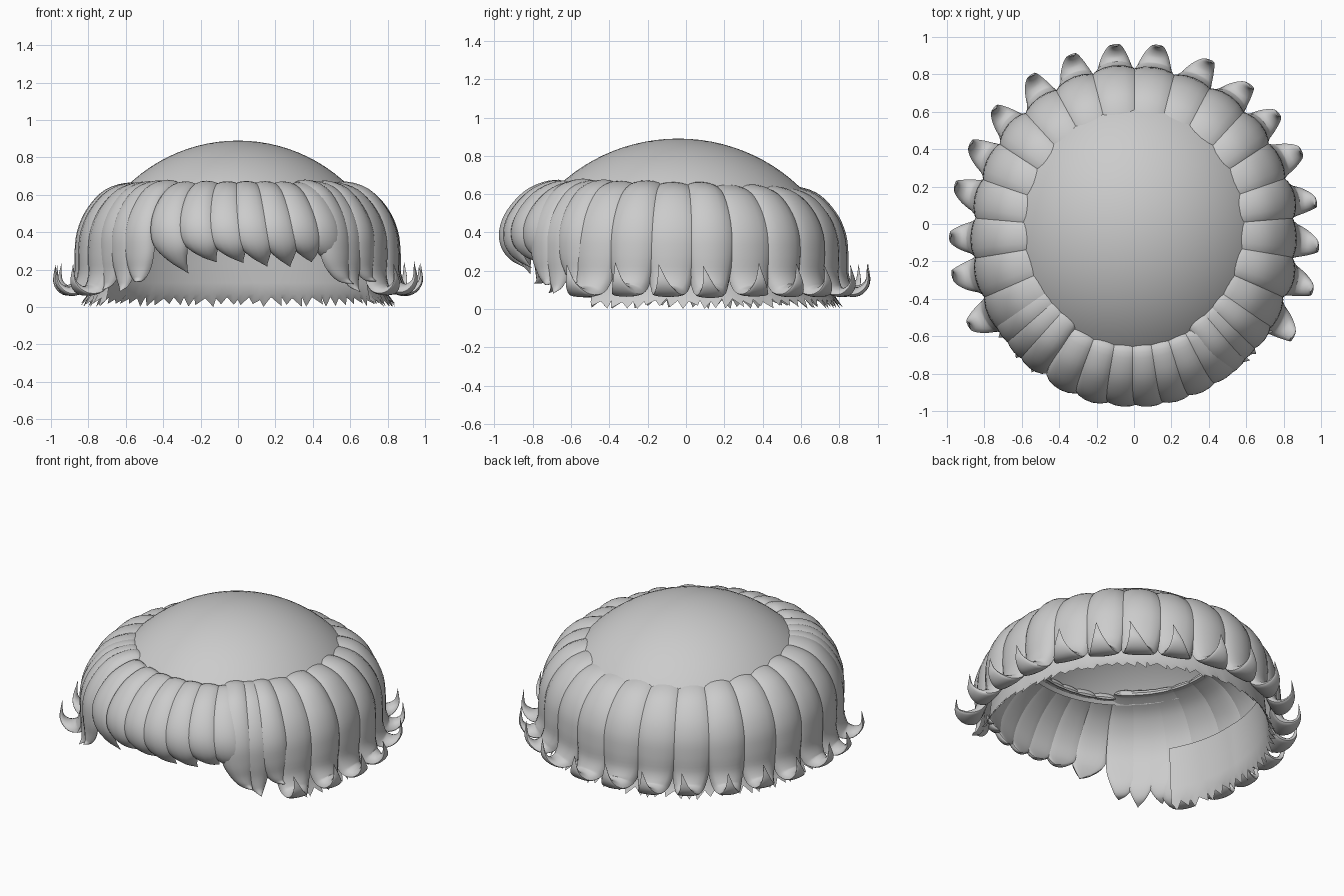
import bpy, bmesh, math, random
from mathutils import Vector

random.seed(4)
cube = bpy.data.objects.get("Cube")
if cube:
    bpy.data.objects.remove(cube)

grey = bpy.data.materials.new("hair grey")
grey.use_nodes = True
colour = (0.6, 0.6, 0.6, 1)
grey.diffuse_color = colour
grey.node_tree.nodes["Principled BSDF"].inputs["Base Color"].default_value = colour
CENTRE_Y = -0.04


def finish(bm, name, angle=50):
    bmesh.ops.recalc_face_normals(bm, faces=bm.faces)
    mesh = bpy.data.meshes.new(name)
    bm.to_mesh(mesh)
    bm.free()
    mesh.materials.append(grey)
    ob = bpy.data.objects.new(name, mesh)
    bpy.context.collection.objects.link(ob)
    bpy.ops.object.select_all(action="DESELECT")
    ob.select_set(True)
    bpy.context.view_layer.objects.active = ob
    bpy.ops.object.shade_smooth_by_angle(angle=math.radians(angle))
    return ob


def place(r, deg, z):
    """Head-shaped polar coordinates: longer at the front, lower at the back."""
    a = math.radians(deg)
    s = math.sin(a)
    r *= 1 + (0.02 * s if s > 0 else -0.07 * s)
    z -= (0.025 * s if s > 0 else 0.015 * s) * min(1, (z / 0.66) ** 2)
    return Vector((r * math.cos(a), r * s + CENTRE_Y, z))


def smooth_path(points, steps=4):
    """Catmull-Rom through (radius, height, width, thickness)."""
    p = [Vector(q) for q in points]
    p = [2 * p[0] - p[1]] + p + [2 * p[-1] - p[-2]]
    out = []
    for i in range(1, len(p) - 2):
        a, b, c, d = p[i - 1:i + 3]
        for j in range(steps):
            t = j / steps
            out.append(0.5 * (2 * b + (c - a) * t + (2 * a - 5 * b + 4 * c - d) * t * t
                              + (3 * b - a - 3 * c + d) * t ** 3))
    return out + [p[-2]]


def lock(name, profile, deg, half, sweep=0, drop=0, sides=8):
    """A leaf-shaped strand, rounded outside and flatter inside."""
    bm = bmesh.new()
    path = smooth_path(profile)
    fullness = random.uniform(0.85, 1.15)
    rings = []
    for i, q in enumerate(path):
        f = i / (len(path) - 1)
        a, b = path[max(i - 1, 0)], path[min(i + 1, len(path) - 1)]
        t = Vector((b[0] - a[0], b[1] - a[1])).normalized()
        mid = deg + sweep * f ** 4
        z = q[1] + drop * f ** 4
        w, th = max(q[2], 0.01) * half, max(q[3], 0.001) * fullness
        ring = []
        for k in range(2 * sides):
            ang = math.pi * k / sides
            h = th * math.sin(ang) * (1 if k < sides else 0.3)
            ring.append(bm.verts.new(place(q[0] - t.y * h, mid + w * math.cos(ang), z + t.x * h)))
        rings.append(ring)
    n = 2 * sides
    for r0, r1 in zip(rings, rings[1:]):
        for k in range(n):
            bm.faces.new((r0[k], r0[(k + 1) % n], r1[(k + 1) % n], r1[k]))
    bm.faces.new(rings[0])
    bm.faces.new(rings[-1])
    return finish(bm, name)


# Strand profiles share the crown-to-cheek curve and differ at the ends
body = [(0.53, 0.62, 0.85, 0.01), (0.57, 0.63, 1, 0.035), (0.68, 0.585, 1, 0.05),
        (0.765, 0.495, 1, 0.05), (0.81, 0.39, 1, 0.05)]
flick = body + [(0.822, 0.28, 0.95, 0.05), (0.825, 0.17, 0.82, 0.05), (0.86, 0.09, 0.64, 0.05),
                (0.93, 0.08, 0.42, 0.04), (0.98, 0.135, 0.19, 0.02), (0.975, 0.235, 0, 0)]
hanging = body + [(0.82, 0.28, 0.95, 0.045), (0.82, 0.19, 0.7, 0.04),
                  (0.84, 0.12, 0.35, 0.025), (0.88, 0.09, 0, 0)]
fringe = [(0.56, 0.605, 0.85, 0.01), (0.6, 0.625, 1, 0.035), (0.7, 0.58, 1, 0.05),
          (0.78, 0.505, 1, 0.05), (0.825, 0.42, 1, 0.05), (0.83, 0.34, 0.95, 0.045),
          (0.805, 0.275, 0.55, 0.03), (0.765, 0.22, 0, 0)]

# Smooth crown
bm = bmesh.new()
bmesh.ops.create_uvsphere(bm, u_segments=64, v_segments=48, radius=0.846)
bmesh.ops.translate(bm, verts=bm.verts, vec=(0, CENTRE_Y, 0.89 - 0.846))
for v in bm.verts:
    v.co.y = CENTRE_Y + (v.co.y - CENTRE_Y) * 1.05
bmesh.ops.bisect_plane(bm, geom=bm.verts[:] + bm.edges[:] + bm.faces[:],
                       plane_co=(0, 0, 0.61), plane_no=(0, 0, 1), clear_inner=True)
finish(bm, "crown")

# Flicked strands around the sides and back
for i in range(18):
    lock(f"flicked_strand_{i + 1}", flick, -30.5 + i * 14.2, 9.3 + random.uniform(-0.4, 0.6),
         random.uniform(-5, 0), random.uniform(-0.015, 0.01))

# Long strands framing the face
for i, (deg, sweep) in enumerate([(218, 0), (225, 2), (232, 2), (306, 6), (313, 2), (320, 4)]):
    lock(f"face_strand_{i + 1}", hanging, deg, 7, sweep, random.uniform(-0.01, 0.05))

# Fringe swept to the left; the first strand hangs lower, apart from the rest
for i, offset in enumerate([-26, -15, -5, 4, 13, 22, 31]):
    lock(f"fringe_strand_{i + 1}", fringe, 270 + offset, 6.8, 7,
         -0.04 if i == 0 else random.uniform(-0.01, 0.02))

# Inner layer with a ragged lower edge
bm = bmesh.new()
columns = []
count = 121
for i in range(count):
    deg = -33 + 246 * i / (count - 1)
    tip = i % 2
    low = random.uniform(0, 0.02) if tip else random.uniform(0.035, 0.055)
    lean = random.uniform(-1.5, 1.5) if tip else 0
    columns.append([bm.verts.new(place(r, deg + d, z)) for r, z, d in (
        (0.76, 0.38, 0), (0.78, 0.24, 0), (0.79, 0.13, 0), (0.80, 0.07, 0),
        (0.84 if tip else 0.81, low, lean))])
for c0, c1 in zip(columns, columns[1:]):
    for k in range(len(c0) - 1):
        bm.faces.new((c0[k], c1[k], c1[k + 1], c0[k + 1]))
finish(bm, "inner_layer", 60)
